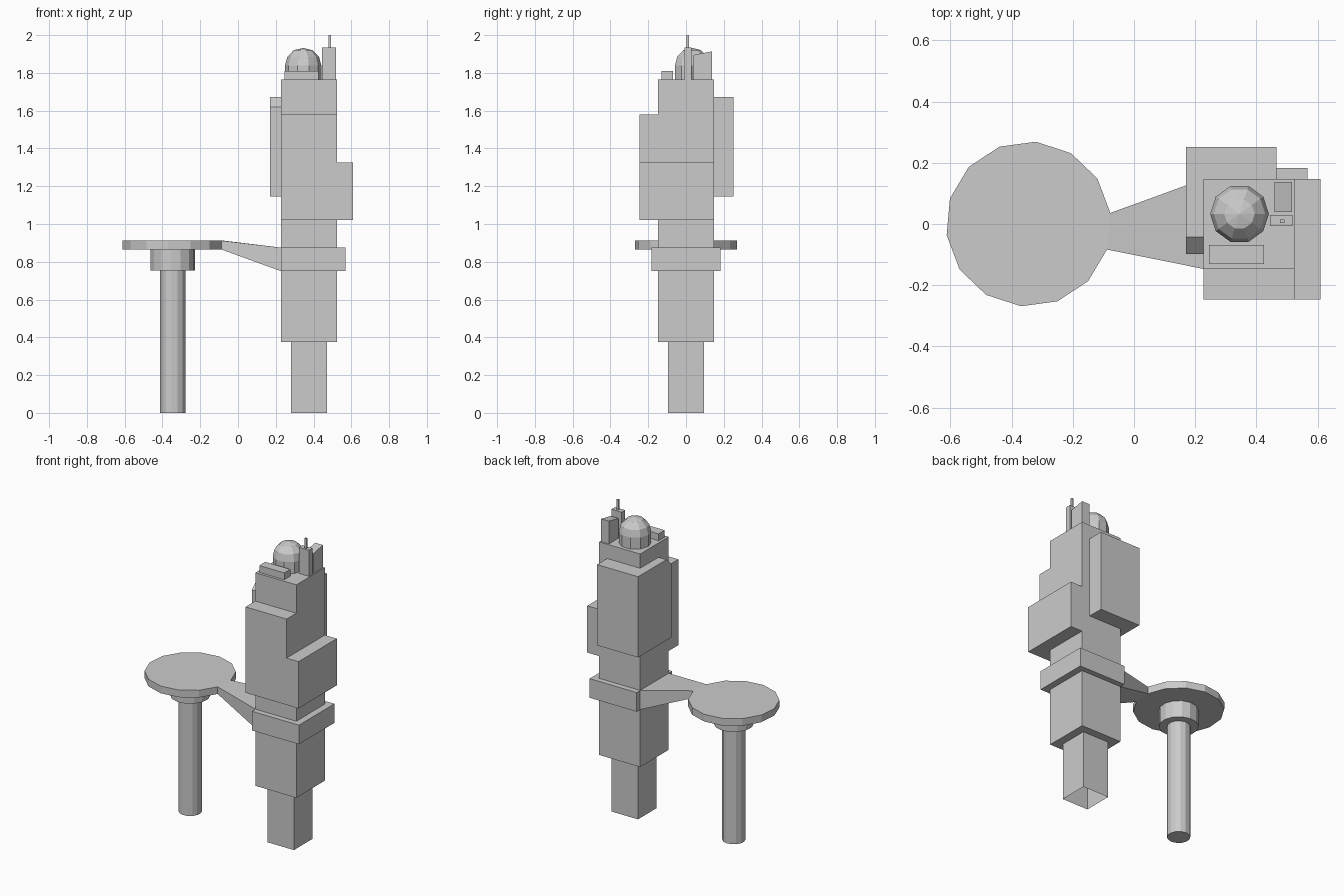
import bpy, bmesh, math

if "Cube" in bpy.data.objects:
    bpy.data.objects.remove(bpy.data.objects["Cube"])


def make(name, verts, faces):
    mesh = bpy.data.meshes.new(name)
    mesh.from_pydata(verts, [], faces)
    bm = bmesh.new()
    bm.from_mesh(mesh)
    bmesh.ops.remove_doubles(bm, verts=bm.verts, dist=1e-5)
    bmesh.ops.recalc_face_normals(bm, faces=bm.faces)
    bm.to_mesh(mesh)
    bm.free()
    obj = bpy.data.objects.new(name, mesh)
    bpy.context.collection.objects.link(obj)
    return obj


def loft(name, a, b, cap_a=True):
    """Join two matching outlines with side faces and caps."""
    n = len(a)
    faces = [(i, (i + 1) % n, n + (i + 1) % n, n + i) for i in range(n)]
    faces.append(tuple(range(n, 2 * n)))
    if cap_a:
        faces.append(tuple(range(n)))
    return make(name, a + b, faces)


def box(name, x, y, z, open_bottom=False):
    rect = [(x[0], y[0]), (x[1], y[0]), (x[1], y[1]), (x[0], y[1])]
    return loft(name, [(*p, z[0]) for p in rect], [(*p, z[1]) for p in rect],
                not open_bottom)


def side_profile(name, x, yz):
    """Extrude a y-z outline along x."""
    return loft(name, [(x[0], *p) for p in yz], [(x[1], *p) for p in yz])


def ring(cx, cy, r, z, n, turn):
    return [(cx + r * math.cos(turn + i * math.tau / n),
             cy + r * math.sin(turn + i * math.tau / n), z) for i in range(n)]


# Main tower stack
box("tower_stem", (0.28, 0.47), (-0.095, 0.095), (0, 0.375), True)
box("tower_body", (0.228, 0.524), (-0.147, 0.147), (0.375, 1.765))
box("tower_collar", (0.228, 0.568), (-0.183, 0.183), (0.75, 0.875))
box("front_block", (0.228, 0.524), (-0.247, -0.147), (1.02, 1.58))
box("right_block", (0.524, 0.61), (-0.247, 0.147), (1.02, 1.325))
box("back_block", (0.17, 0.466), (0.147, 0.251), (1.145, 1.672))
side_profile("left_block", (0.17, 0.228),
             [(-0.098, 1.145), (0.147, 1.145), (0.147, 1.672),
              (-0.042, 1.672), (-0.098, 1.62)])

# Rooftop details
box("roof_slab", (0.245, 0.425), (-0.13, -0.068), (1.765, 1.81))
box("mast_tower", (0.444, 0.518), (-0.007, 0.029), (1.765, 1.935))
box("mast", (0.478, 0.492), (0.003, 0.015), (1.935, 2.0))
side_profile("slanted_tower", (0.46, 0.516),
             [(0.04, 1.765), (0.138, 1.765), (0.138, 1.914), (0.04, 1.895)])

# Ten-sided dome, lathed from a short profile
N = 10
profile = [(0.096, 1.765), (0.096, 1.84), (0.084, 1.885), (0.05, 1.92), (0, 1.932)]
verts = [v for r, z in profile for v in ring(0.345, 0.033, r, z, N, 0)]
faces = [(k * N + i, k * N + (i + 1) % N, (k + 1) * N + (i + 1) % N, (k + 1) * N + i)
         for k in range(len(profile) - 1) for i in range(N)]
make("roof_dome", verts, faces)

# Landing platform on its column, all with 14 sides
S, CX, TURN = 14, -0.345, math.radians(7.7)
for name, r, z0, z1 in (("platform_disc", 0.27, 0.865, 0.912),
                        ("platform_support", 0.118, 0.755, 0.865),
                        ("platform_column", 0.069, 0, 0.755)):
    loft(name, ring(CX, 0, r, z0, S, TURN), ring(CX, 0, r, z1, S, TURN))

# Flared bridge from one side of the disc to the tower
lo, hi = ring(CX, 0, 0.27, 0.865, S, TURN), ring(CX, 0, 0.27, 0.912, S, TURN)
loft("bridge", [lo[-1], lo[0], hi[0], hi[-1]],
     [(0.228, -0.147, 0.75), (0.228, 0.147, 0.75),
      (0.228, 0.147, 0.875), (0.228, -0.147, 0.875)])
